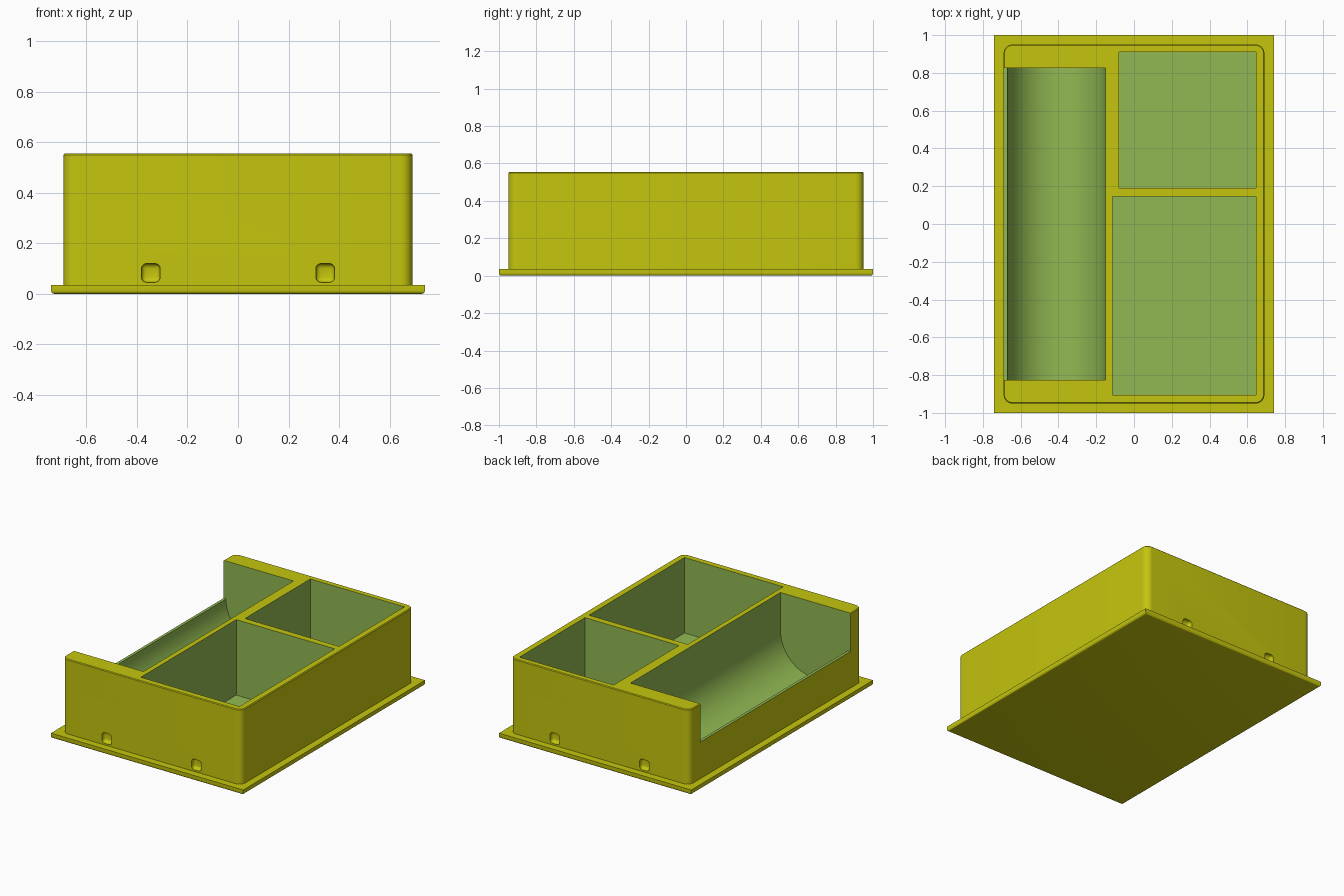
import bpy, bmesh, math
from mathutils import Vector

if "Cube" in bpy.data.objects:
    bpy.data.objects.remove(bpy.data.objects["Cube"])


def material(name, color):
    m = bpy.data.materials.new(name)
    m.diffuse_color = (*color, 1)
    m.use_nodes = True
    m.node_tree.nodes["Principled BSDF"].inputs["Base Color"].default_value = m.diffuse_color
    return m


MATS = [material("olive_yellow", (0.56, 0.56, 0.0045)),
        material("soft_green", (0.285, 0.485, 0.085))]


def finish(name, bm, mat=0):
    bmesh.ops.recalc_face_normals(bm, faces=bm.faces)
    for f in bm.faces:
        f.material_index = mat
    me = bpy.data.meshes.new(name)
    bm.to_mesh(me)
    bm.free()
    for m in MATS:
        me.materials.append(m)
    ob = bpy.data.objects.new(name, me)
    bpy.context.collection.objects.link(ob)
    return ob


def box(name, lo, hi, mat=0, bevels=()):
    """Box between two corners; bevels = (edge test, width, segments)."""
    bm = bmesh.new()
    bmesh.ops.create_cube(bm, size=1)
    lo, hi = Vector(lo), Vector(hi)
    for v in bm.verts:
        v.co = Vector([lo[i] + (v.co[i] + 0.5) * (hi[i] - lo[i]) for i in range(3)])
    for test, width, segs in bevels:
        edges = [e for e in bm.edges if test(e.verts[0].co, e.verts[1].co)]
        bmesh.ops.bevel(bm, geom=edges, offset=width, segments=segs,
                        profile=0.5, affect='EDGES')
    return finish(name, bm, mat)


def combine(target, tool, operation):
    mod = target.modifiers.new("cut", 'BOOLEAN')
    mod.operation, mod.solver, mod.object = operation, 'EXACT', tool
    bpy.context.view_layer.objects.active = target
    bpy.ops.object.modifier_apply(modifier=mod.name)
    bpy.data.objects.remove(tool)


TOP, FLOOR = 0.555, 0.03


def upright(a, b):
    return abs(a.z - b.z) > 0.1


def at_height(z):
    return lambda a, b: abs(a.z - z) < 1e-4 and abs(b.z - z) < 1e-4


# tray body with rounded corners, on a flanged base plate
tray = box("tray", (-0.69, -0.95, 0.015), (0.69, 0.95, TOP),
           bevels=[(upright, 0.045, 8), (at_height(TOP), 0.005, 1)])
plate = box("base_plate", (-0.74, -1, 0), (0.74, 1, 0.035),
            bevels=[(at_height(0), 0.014, 4)])
combine(tray, plate, 'UNION')

# two square compartments
for lo, hi in (((-0.08, 0.19), (0.645, 0.91)),
               ((-0.115, -0.905), (0.645, 0.145))):
    combine(tray, box("pocket", (*lo, FLOOR), (*hi, 0.8), 1), 'DIFFERENCE')

# half-round trough, open over a low lip on the left side
R, CX, CZ = 0.26, -0.41, 0.29
profile = [(CX - R * math.cos(t), CZ - R * math.sin(t))
           for t in (math.pi * i / 48 for i in range(49))]
profile += [(CX + R, 0.8), (-0.8, 0.8), (-0.8, CZ)]
bm = bmesh.new()
face = bm.faces.new([bm.verts.new((x, -0.825, z)) for x, z in profile])
ext = bmesh.ops.extrude_face_region(bm, geom=[face])["geom"]
bmesh.ops.translate(bm, vec=(0, 1.65, 0),
                    verts=[g for g in ext if isinstance(g, bmesh.types.BMVert)])
combine(tray, finish("trough", bm, 1), 'DIFFERENCE')

# small rounded recesses on the front and back walls
for y in (-0.95, 0.95):
    for x in (-0.345, 0.345):
        dimple = box("dimple", (x - 0.037, y - 0.03, 0.046), (x + 0.037, y + 0.03, 0.12),
                     bevels=[(lambda a, b: True, 0.02, 4)])
        combine(tray, dimple, 'DIFFERENCE')

# smooth the rounds, keep hard edges
bpy.ops.object.select_all(action='DESELECT')
tray.select_set(True)
bpy.context.view_layer.objects.active = tray
bpy.ops.object.shade_smooth_by_angle(angle=math.radians(30))
